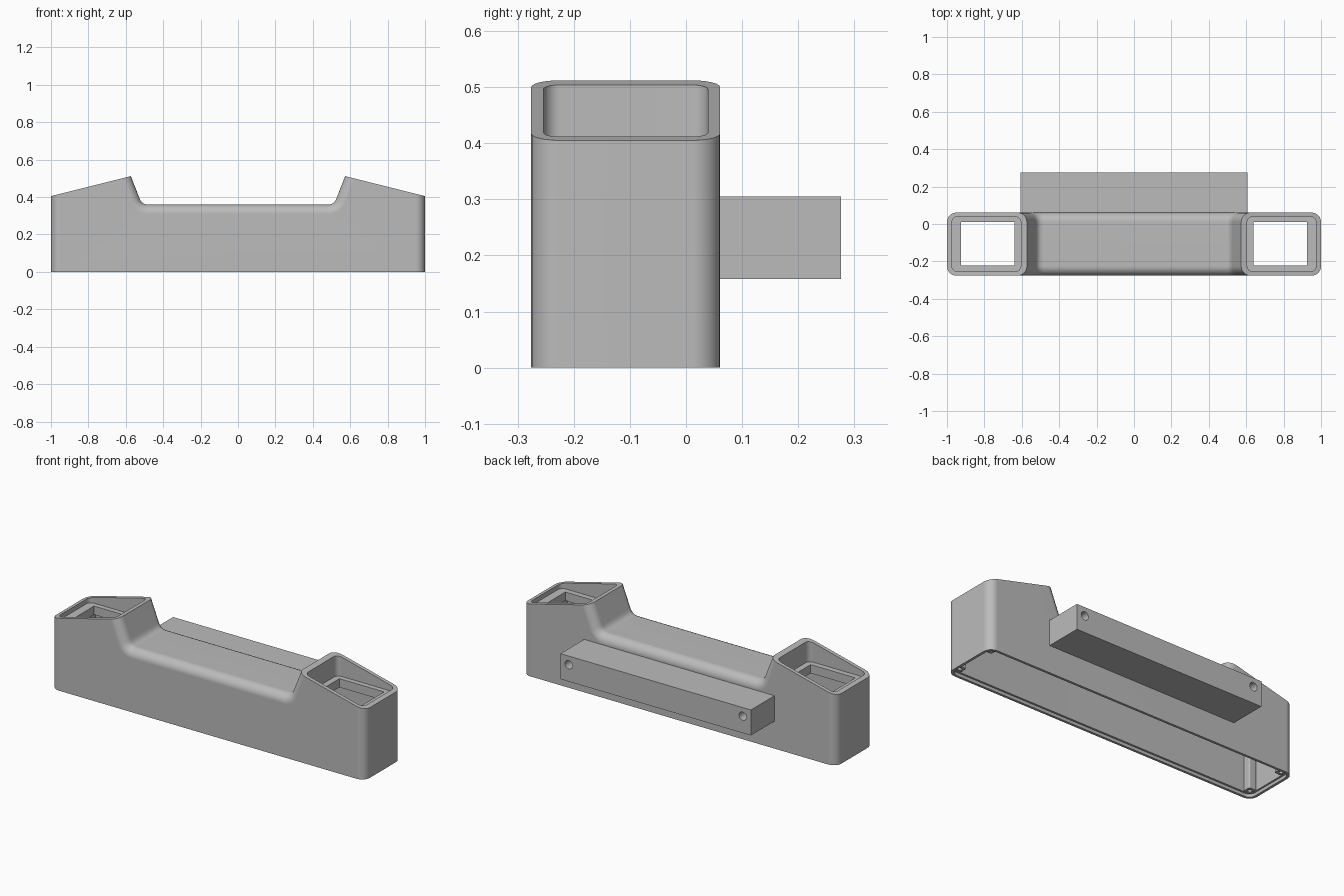
import bpy, bmesh, math
from mathutils import Matrix

if "Cube" in bpy.data.objects:
    bpy.data.objects.remove(bpy.data.objects["Cube"], do_unlink=True)

FRONT, BACK = -0.276, 0.061
MID = (FRONT + BACK) / 2

grey = bpy.data.materials.new("plain_grey")
grey.use_nodes = True
grey.diffuse_color = (0.5, 0.5, 0.5, 1)
grey.node_tree.nodes["Principled BSDF"].inputs["Base Color"].default_value = (0.5, 0.5, 0.5, 1)


def finish(name, bm):
    bmesh.ops.recalc_face_normals(bm, faces=bm.faces)
    mesh = bpy.data.meshes.new(name)
    bm.to_mesh(mesh)
    bm.free()
    mesh.materials.append(grey)
    obj = bpy.data.objects.new(name, mesh)
    bpy.context.collection.objects.link(obj)
    return obj


def bevel(bm, edges, radius, segments=6):
    bmesh.ops.bevel(bm, geom=edges, offset=radius, segments=segments,
                    profile=0.5, affect='EDGES', clamp_overlap=False)


def box(name, x, y, z, radius=0):
    """Box from (min, max) pairs, with optional rounded upright edges."""
    bm = bmesh.new()
    bmesh.ops.create_cube(bm, size=1)
    for v in bm.verts:
        v.co = [r[0] if c < 0 else r[1] for c, r in zip(v.co, (x, y, z))]
    if radius:
        upright = [e for e in bm.edges
                   if abs(e.verts[0].co.z - e.verts[1].co.z) > 0.01]
        bevel(bm, upright, radius)
    return finish(name, bm)


def rod(name, centre, radius, length, along_y=False):
    bm = bmesh.new()
    turn = Matrix.Rotation(math.pi / 2 if along_y else 0, 4, 'X')
    bmesh.ops.create_cone(bm, cap_ends=True, segments=24, radius1=radius,
                          radius2=radius, depth=length,
                          matrix=Matrix.Translation(centre) @ turn)
    return finish(name, bm)


def select(obj):
    bpy.ops.object.select_all(action='DESELECT')
    obj.select_set(True)
    bpy.context.view_layer.objects.active = obj


def cut(obj, cutter):
    select(obj)
    mod = obj.modifiers.new("cut", 'BOOLEAN')
    mod.operation, mod.solver, mod.object = 'DIFFERENCE', 'EXACT', cutter
    bpy.ops.object.modifier_apply(modifier=mod.name)
    bpy.data.objects.remove(cutter, do_unlink=True)


def smooth(obj):
    select(obj)
    bpy.ops.object.shade_smooth_by_angle(angle=math.radians(30))
    mod = obj.modifiers.new("even_shading", 'WEIGHTED_NORMAL')
    mod.keep_sharp = True


# Body: half outline with a filleted saddle, mirrored and extruded front to back
half = [(1, 0), (1, 0.405), (0.573, 0.512), (0.526, 0.392), (0.519, 0.377),
        (0.509, 0.367), (0.497, 0.362), (0.484, 0.36)]
outline = half + [(-x, z) for x, z in reversed(half)]
bm = bmesh.new()
face = bm.faces.new([bm.verts.new((x, FRONT, z)) for x, z in outline])
new = bmesh.ops.extrude_face_region(bm, geom=[face])["geom"]
bmesh.ops.translate(bm, vec=(0, BACK - FRONT, 0),
                    verts=[g for g in new if isinstance(g, bmesh.types.BMVert)])


def is_rounded(e):
    a, b = e.verts[0].co, e.verts[1].co
    if abs(a.y - b.y) > 0.01:
        return False
    at_end = abs(a.x) > 0.99 and abs(a.x - b.x) < 0.01
    in_saddle = max(abs(a.x), abs(b.x)) < 0.6
    return at_end or in_saddle


bevel(bm, [e for e in bm.edges if is_rounded(e)], 0.05)
body = finish("body_shell", bm)

# Open underside, with a stepped lip around the rim
cut(body, box("cavity", (-0.975, 0.975), (FRONT + 0.025, BACK - 0.025), (-0.1, 0.335), 0.03))
cut(body, box("lip_step", (-0.985, 0.985), (FRONT + 0.014, BACK - 0.014), (-0.1, 0.018), 0.038))

# Tower recesses, each with a square-cornered opening in its floor
for s in (-1, 1):
    def span(a, b):
        return sorted((s * a, s * b))
    cut(body, box("recess", span(0.605, 0.974), (FRONT + 0.022, BACK - 0.022), (0.385, 0.7), 0.03))
    cut(body, box("opening", span(0.64, 0.925), (-0.222, 0.01), (0.3, 0.5)))

# Rear mounting bar with a screw hole near each end
bar = box("mounting_bar", (-0.607, 0.607), (BACK - 0.003, 0.276), (0.158, 0.305))
for s in (-1, 1):
    for part in (bar, body):
        cut(part, rod("screw_hole", (s * 0.555, 0.15, 0.255), 0.024, 0.4, True))
smooth(body)
smooth(bar)

# Corner posts inside the shell
for side, s in (("right", -1), ("left", 1)):
    for end, t in (("front", -1), ("back", 1)):
        cx, cy = s * 0.955, MID + t * 0.122
        post = box(f"{end}_{side}_post", (cx - 0.024, cx + 0.024),
                   (cy - 0.024, cy + 0.024), (0.02, 0.34), 0.008)
        cut(post, rod("pilot_hole", (cx, cy, 0.02), 0.011, 0.16))
        smooth(post)
